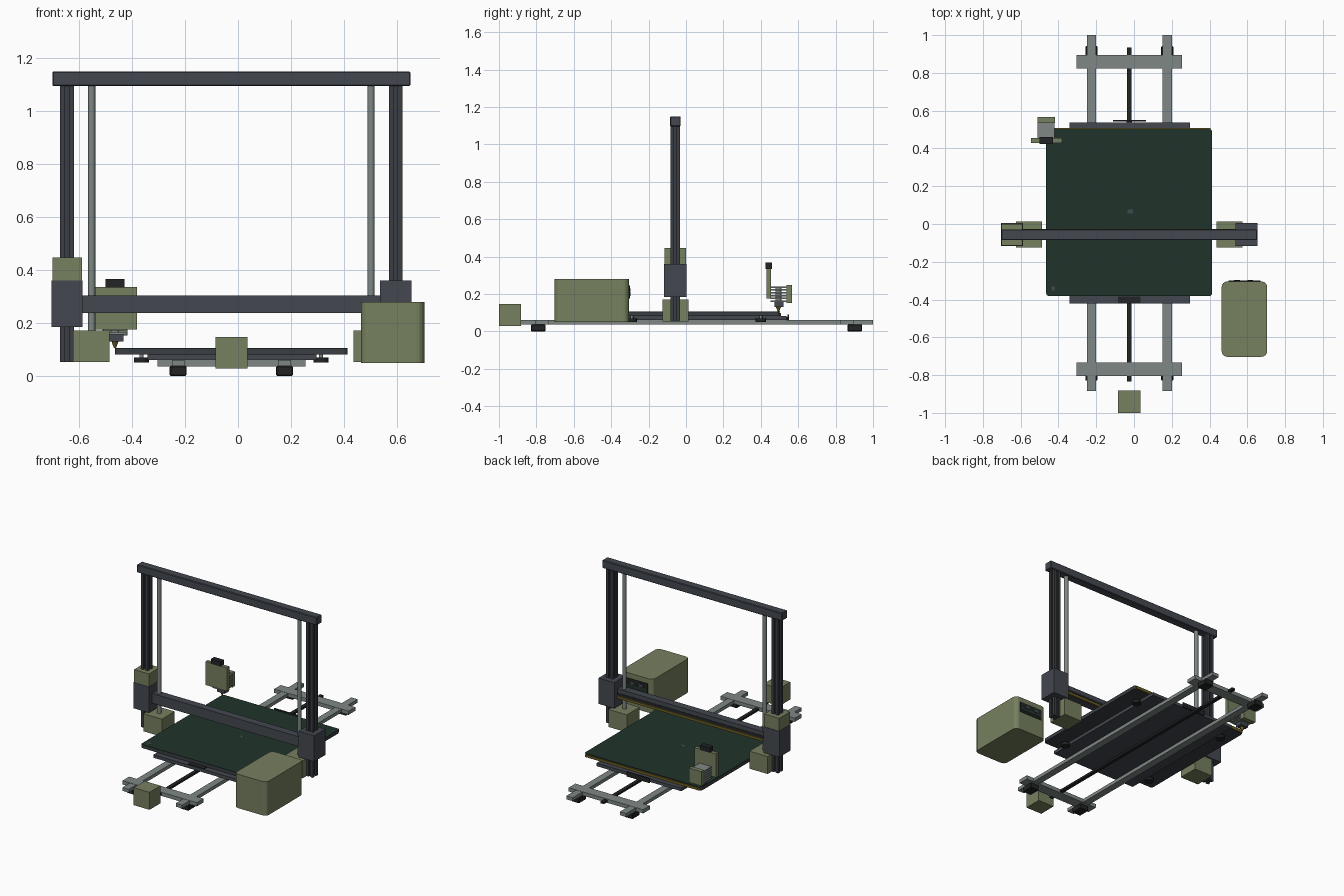
import bpy, bmesh, math

if "Cube" in bpy.data.objects:
    bpy.data.objects.remove(bpy.data.objects["Cube"])

def mat(name, r, g, b):
    m = bpy.data.materials.new(name)
    m.diffuse_color = (r, g, b, 1)
    m.use_nodes = True
    m.node_tree.nodes["Principled BSDF"].inputs["Base Color"].default_value = m.diffuse_color
    return m

OLIVE = mat("olive housing", 0.18, 0.215, 0.113)
SLATE = mat("slate metal", 0.056, 0.064, 0.078)
DARK = mat("dark extrusion", 0.042, 0.047, 0.057)
GREY = mat("light grey metal", 0.21, 0.245, 0.235)
GREEN = mat("bed green", 0.0145, 0.034, 0.0245)
BLACK = mat("black rubber", 0.016, 0.017, 0.019)
BRASS = mat("brass", 0.15, 0.11, 0.015)

def finish(name, bm, m):
    bmesh.ops.recalc_face_normals(bm, faces=bm.faces)
    me = bpy.data.meshes.new(name)
    bm.to_mesh(me)
    bm.free()
    me.materials.append(m)
    ob = bpy.data.objects.new(name, me)
    bpy.context.collection.objects.link(ob)
    return ob

def box(name, x, y, z, m, bevel=0.0, round_z=0.0):
    """Box from three (min, max) ranges; optional bevel on all or only vertical edges."""
    bm = bmesh.new()
    bmesh.ops.create_cube(bm, size=1)
    for v in bm.verts:
        v.co = [r[0] + (c + 0.5) * (r[1] - r[0]) for c, r in zip(v.co, (x, y, z))]
    if round_z:
        edges = [e for e in bm.edges if abs(e.verts[0].co.z - e.verts[1].co.z) > 1e-5]
        bmesh.ops.bevel(bm, geom=edges, offset=round_z, segments=4, profile=0.5, affect='EDGES')
    elif bevel:
        bmesh.ops.bevel(bm, geom=bm.edges[:], offset=bevel, segments=1, affect='EDGES')
    return finish(name, bm, m)

def cyl(name, x, y, z, r, m, r2=None, n=20):
    bm = bmesh.new()
    bmesh.ops.create_cone(bm, cap_ends=True, segments=n, radius1=r,
                          radius2=r if r2 is None else r2, depth=z[1] - z[0])
    bmesh.ops.translate(bm, verts=bm.verts, vec=(x, y, (z[0] + z[1]) / 2))
    ob = finish(name, bm, m)
    for p in ob.data.polygons:
        p.use_smooth = len(p.vertices) == 4
    ob.data.set_sharp_from_angle(angle=math.radians(40))
    return ob

def slotted_post(name, cx, cy, z, m, h=0.026, s=0.007, d=0.010):
    """Square extrusion with a slot down each side."""
    side = [(-h, -h), (-s, -h), (-s, -h + d), (s, -h + d), (s, -h)]
    pts = []
    for k in range(4):
        c, sn = round(math.cos(k * math.pi / 2)), round(math.sin(k * math.pi / 2))
        pts += [(cx + a * c - b * sn, cy + a * sn + b * c) for a, b in side]
    bm = bmesh.new()
    f = bm.faces.new([bm.verts.new((a, b, z[0])) for a, b in pts])
    r = bmesh.ops.extrude_face_region(bm, geom=[f])
    top = [v for v in r["geom"] if isinstance(v, bmesh.types.BMVert)]
    bmesh.ops.translate(bm, verts=top, vec=(0, 0, z[1] - z[0]))
    return finish(name, bm, m)

CX = -0.025   # the machine's own centre line
GY = -0.057   # gantry plane

# base frame: rails, cross bars, feet
for i, s in enumerate((-1, 1)):
    rx = CX + s * 0.201
    box(f"base_rail_{i}", (rx - 0.024, rx + 0.024), (-0.885, 1.0), (0.037, 0.06), GREY)
    for j, y in enumerate((-0.79, 0.903)):
        box(f"foot_{i}_{j}", (rx - 0.032, rx + 0.032), (y - 0.039, y + 0.039), (0, 0.037), BLACK, 0.004)
for i, y in enumerate((-0.77, 0.86)):
    box(f"cross_bar_{i}", (-0.305, 0.255), (y - 0.036, y + 0.036), (0.036, 0.0615), GREY)
box("bed_belt", (-0.037, -0.013), (-0.834, 0.935), (0.042, 0.056), BLACK)
box("bed_motor", (-0.085, 0.035), (-1.0, -0.882), (0.028, 0.147), OLIVE)

# bed carriage, levelling knobs and print bed
box("bed_carriage", (-0.342, 0.297), (-0.42, 0.538), (0.06, 0.081), SLATE)
for i, x in enumerate((-0.365, 0.314)):
    for j, y in enumerate((-0.29, 0.40)):
        cyl(f"levelling_knob_{i}_{j}", x, y, (0.05, 0.069), 0.028, BLACK)
        cyl(f"levelling_screw_{i}_{j}", x, y, (0.069, 0.085), 0.008, GREY, n=10)
box("bed_plate", (-0.465, 0.414), (-0.381, 0.50), (0.081, 0.101), DARK, round_z=0.015)
box("bed_surface", (-0.465, 0.414), (-0.381, 0.502), (0.101, 0.105), GREEN, round_z=0.015)
box("bed_rear_strip", (-0.455, 0.404), (0.498, 0.507), (0.082, 0.098), BRASS)
box("bed_centre_mark", (-0.035, -0.006), (0.056, 0.076), (0.104, 0.1056), SLATE)
box("bed_corner_mark", (-0.437, -0.418), (-0.352, -0.33), (0.104, 0.1056), SLATE)
box("belt_clamp", (-0.085, 0.035), (-0.418, -0.383), (0.08, 0.086), BLACK)
box("rear_tab", (-0.11, 0.063), (0.543, 0.551), (0.058, 0.09), BLACK)
box("rear_tab_link", (-0.04, -0.01), (0.53, 0.545), (0.062, 0.078), BLACK)

# gantry posts, lift screws, lift motors
for side, s in (("left", -1), ("right", 1)):
    slotted_post(f"{side}_post", CX + s * 0.621, GY, (0.052, 1.096), DARK)
    cyl(f"{side}_lift_screw", CX + s * 0.528, GY, (0.17, 1.096), 0.0135, GREY)
    mx = CX + s * 0.53
    box(f"{side}_lift_motor", (mx - 0.069, mx + 0.069), (-0.125, 0.013), (0.052, 0.171), OLIVE)
    bx = CX + s * 0.621
    box(f"{side}_slide_block", (bx - 0.059, bx + 0.059), (-0.117, 0.004), (0.184, 0.36), SLATE)
box("top_beam", (-0.702, 0.652), (GY - 0.028, GY + 0.028), (1.096, 1.15), SLATE, 0.004)
box("cross_motor", (-0.702, -0.589), (-0.115, 0.001), (0.36, 0.447), OLIVE)

# moving cross beam with its rear rail
box("cross_beam", (-0.59, 0.54), (GY - 0.028, GY + 0.024), (0.237, 0.304), SLATE)
box("cross_beam_slot", (-0.587, 0.537), (GY + 0.022, GY + 0.026), (0.262, 0.276), BLACK)
box("cross_beam_rail", (-0.587, 0.537), (GY + 0.022, GY + 0.030), (0.241, 0.257), BRASS)

# control box with rear socket panel
box("control_box", (0.464, 0.705), (-0.703, -0.304), (0.049, 0.279), OLIVE, round_z=0.03)
box("socket_panel", (0.50, 0.67), (-0.306, -0.300), (0.175, 0.245), BLACK)
box("socket_board", (0.51, 0.66), (-0.302, -0.298), (0.19, 0.21), GREEN)
for i, x in enumerate((0.53, 0.60)):
    box(f"socket_{i}", (x, x + 0.03), (-0.302, -0.296), (0.212, 0.23), SLATE)

# print head: face plate, cable plug, cooling fins, fan, heater, nozzle
HX, HY = -0.465, 0.494
box("head_plate", (HX - 0.08, HX + 0.083), (0.430, 0.455), (0.176, 0.336), OLIVE)
box("head_plug", (HX - 0.036, HX + 0.036), (0.424, 0.46), (0.334, 0.367), BLACK)
for i in range(6):
    z = 0.157 + i * 0.0152
    box(f"cooling_fin_{i}", (HX - 0.045, HX + 0.045), (0.453, 0.54), (z, z + 0.008), GREY)
cyl("fin_core", HX, HY, (0.15, 0.24), 0.016, GREY)
box("head_fan", (HX - 0.047, HX + 0.047), (0.536, 0.566), (0.152, 0.249), OLIVE)
box("heater_block", (HX - 0.024, HX + 0.033), (0.474, 0.52), (0.129, 0.156), SLATE)
cyl("nozzle", HX, HY, (0.106, 0.129), 0.004, BRASS, r2=0.013, n=12)
